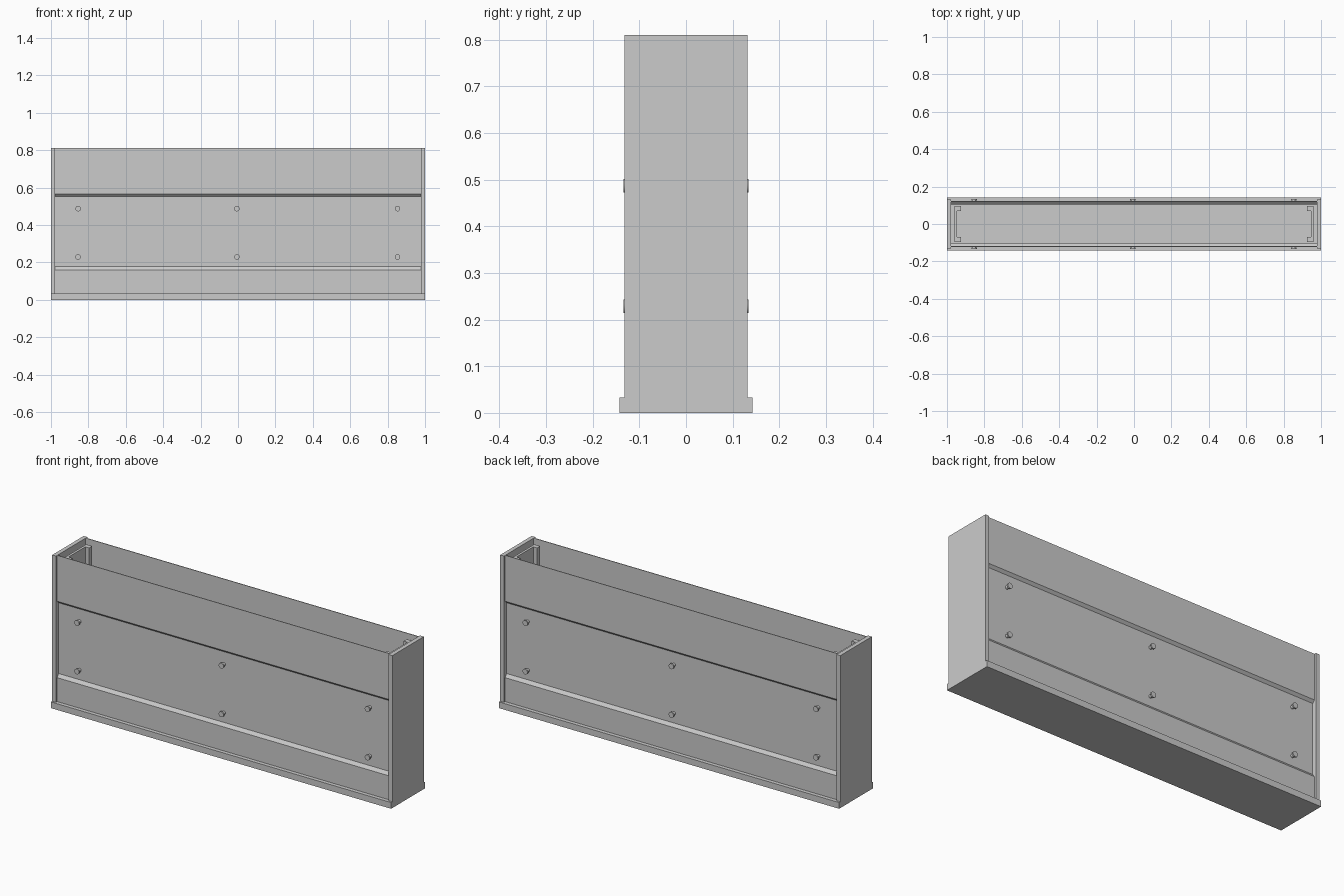
import bpy, bmesh, math
from mathutils import Matrix

if "Cube" in bpy.data.objects:
    bpy.data.objects.remove(bpy.data.objects["Cube"])


def finish(name, bm):
    bmesh.ops.recalc_face_normals(bm, faces=bm.faces)
    me = bpy.data.meshes.new(name)
    bm.to_mesh(me)
    bm.free()
    ob = bpy.data.objects.new(name, me)
    bpy.context.collection.objects.link(ob)
    return ob


def box(name, x0, x1, y0, y1, z0, z1):
    bm = bmesh.new()
    bmesh.ops.create_cube(bm, size=1)
    for v in bm.verts:
        v.co = ((x0 + x1) / 2 + v.co.x * (x1 - x0),
                (y0 + y1) / 2 + v.co.y * (y1 - y0),
                (z0 + z1) / 2 + v.co.z * (z1 - z0))
    return finish(name, bm)


def extrude(name, points, offset):
    bm = bmesh.new()
    face = bm.faces.new([bm.verts.new(p) for p in points])
    out = bmesh.ops.extrude_face_region(bm, geom=[face], use_keep_orig=True)
    verts = [g for g in out["geom"] if isinstance(g, bmesh.types.BMVert)]
    bmesh.ops.translate(bm, vec=offset, verts=verts)
    return finish(name, bm)


def bolt(name, x, z, s):
    # stem and wider disc head, pointing outward along y
    bm = bmesh.new()
    for r, y0, y1 in ((0.009, 0.108, 0.127), (0.0145, 0.126, 0.1335)):
        m = Matrix.Translation((x, s * (y0 + y1) / 2, z)) @ Matrix.Rotation(math.pi / 2, 4, 'X')
        bmesh.ops.create_cone(bm, cap_ends=True, segments=24, radius1=r, radius2=r,
                              depth=y1 - y0, matrix=m)
    ob = finish(name, bm)
    bpy.ops.object.select_all(action='DESELECT')
    ob.select_set(True)
    bpy.context.view_layer.objects.active = ob
    bpy.ops.object.shade_smooth_by_angle(angle=math.radians(35))


# base slab
box("base", -1, 1, -0.1425, 0.1425, 0, 0.033)

# sheet panel section: outer face with a recessed middle band
T = 0.004
outer = [(0.122, 0.033), (0.122, 0.16), (0.109, 0.177),
         (0.109, 0.553), (0.122, 0.566), (0.122, 0.81)]
section = outer + [(y - T, z) for y, z in reversed(outer)]

for s, side in ((-1, "front"), (1, "back")):
    extrude(side + "_panel", [(-0.978, s * y, z) for y, z in section], (1.956, 0, 0))
    for i, x in enumerate((-0.855, -0.006, 0.853)):
        for z, row in ((0.229, "lower"), (0.487, "upper")):
            bolt(f"{side}_{row}_bolt_{i + 1}", x, z, s)

# inner C channel, opening towards the middle
channel = [(0.96, -0.096), (0.925, -0.096), (0.925, -0.07), (0.947, -0.07),
           (0.947, 0.07), (0.925, 0.07), (0.925, 0.096), (0.96, 0.096)]

for s, side in ((-1, "left"), (1, "right")):
    xs = sorted((s * 0.978, s * 1.0))
    box(side + "_end_plate", xs[0], xs[1], -0.132, 0.132, 0.033, 0.81)
    extrude(side + "_channel", [(s * x, y, 0.033) for x, y in channel], (0, 0, 0.757))
